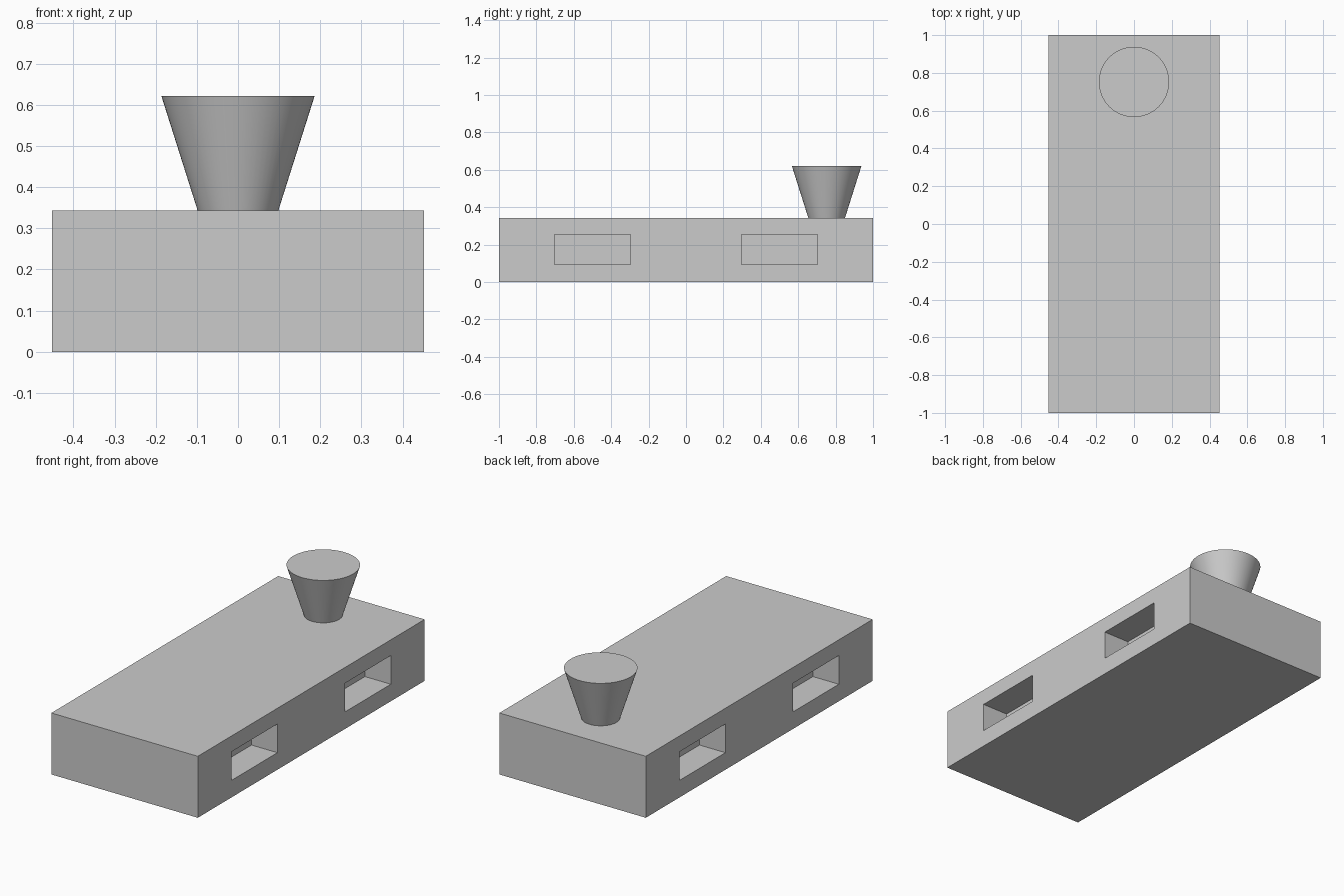
import bpy
import math

cube = bpy.data.objects.get("Cube")
if cube:
    bpy.data.objects.remove(cube, do_unlink=True)

grey = bpy.data.materials.new("plain_grey")
grey.use_nodes = True
colour = (0.6, 0.6, 0.6, 1)
grey.diffuse_color = colour
grey.node_tree.nodes["Principled BSDF"].inputs["Base Color"].default_value = colour

HALF_WIDTH = 0.452
HEIGHT = 0.343
POCKET_DEPTH = 0.16


def box(name, low, high):
    """Box between two opposite corners."""
    centre = [(a + b) / 2 for a, b in zip(low, high)]
    bpy.ops.mesh.primitive_cube_add(size=1, location=centre)
    obj = bpy.context.object
    obj.name = name
    obj.scale = [b - a for a, b in zip(low, high)]
    bpy.ops.object.transform_apply(location=True, rotation=False, scale=True)
    return obj


# Slab body with two blind pockets in each long side
body = box("body", (-HALF_WIDTH, -1, 0), (HALF_WIDTH, 1, HEIGHT))
body.data.materials.append(grey)
inner = HALF_WIDTH - POCKET_DEPTH
outer = HALF_WIDTH + 0.1
for x0, x1 in ((-outer, -inner), (inner, outer)):
    for y in (-0.5, 0.5):
        cutter = box("pocket_cutter", (x0, y - 0.202, 0.095), (x1, y + 0.202, 0.255))
        cutter.hide_render = True
        cut = body.modifiers.new("pocket", 'BOOLEAN')
        cut.operation = 'DIFFERENCE'
        cut.solver = 'EXACT'
        cut.object = cutter
        bpy.context.view_layer.objects.active = body
        bpy.ops.object.modifier_apply(modifier=cut.name)
        bpy.data.objects.remove(cutter, do_unlink=True)

# Flared round post near the back, widening upward
TOP = 0.621
bpy.ops.mesh.primitive_cone_add(vertices=64, radius1=0.098, radius2=0.186,
                                depth=TOP - HEIGHT,
                                location=(0, 0.752, (TOP + HEIGHT) / 2))
post = bpy.context.object
post.name = "flared_post"
post.data.materials.append(grey)
bpy.ops.object.shade_smooth_by_angle(angle=math.radians(30))
